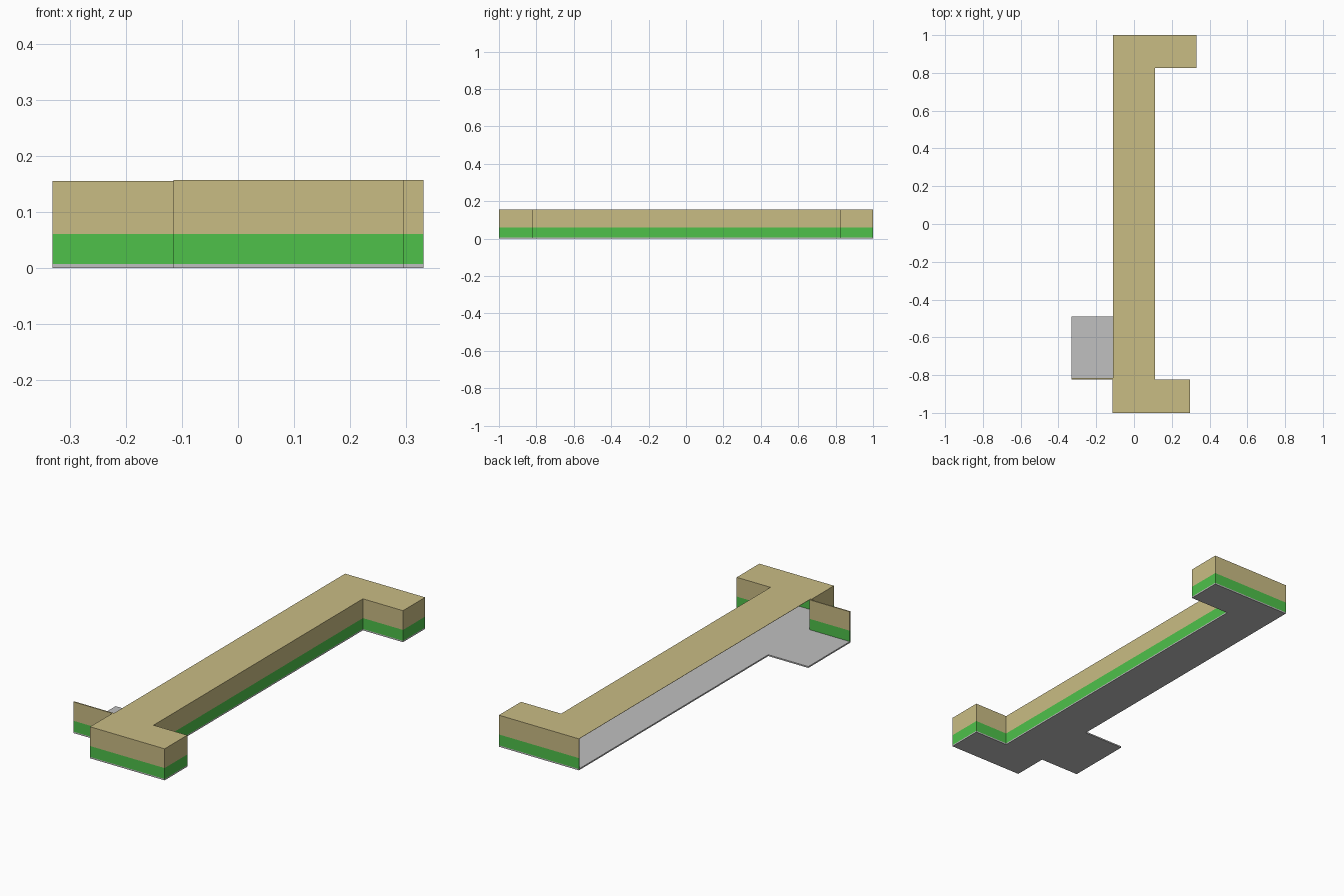
import bpy, bmesh
from mathutils import Vector

if "Cube" in bpy.data.objects:
    bpy.data.objects.remove(bpy.data.objects["Cube"])

FLOOR_TOP, BAND_TOP, ROOF_BASE, TOP = 0.007, 0.061, 0.1555, 0.157
WALL_T = 0.006


def srgb(*rgb):
    lin = lambda c: c / 12.92 if c <= 0.04045 else ((c + 0.055) / 1.055) ** 2.4
    return tuple(lin(c / 255) for c in rgb) + (1.0,)


def material(name, *rgb):
    m = bpy.data.materials.new(name)
    m.diffuse_color = srgb(*rgb)
    m.use_nodes = True
    m.node_tree.nodes["Principled BSDF"].inputs["Base Color"].default_value = m.diffuse_color
    return m


tan = material("tan", 201, 188, 132)
green = material("green", 78, 193, 74)
grey = material("light grey", 192, 192, 192)


def prism(name, outline, levels, mats):
    """Extrude an outline through several heights, one material per band."""
    bm = bmesh.new()
    rings = [[bm.verts.new((x, y, z)) for x, y in outline] for z in levels]
    n = len(outline)
    bm.faces.new(rings[0][::-1])
    bm.faces.new(rings[-1]).material_index = len(mats) - 1
    for band, (lo, hi) in enumerate(zip(rings, rings[1:])):
        for i in range(n):
            j = (i + 1) % n
            bm.faces.new((lo[i], lo[j], hi[j], hi[i])).material_index = band
    bmesh.ops.recalc_face_normals(bm, faces=bm.faces[:])
    mesh = bpy.data.meshes.new(name)
    bm.to_mesh(mesh)
    bm.free()
    for m in mats:
        mesh.materials.append(m)
    ob = bpy.data.objects.new(name, mesh)
    bpy.context.collection.objects.link(ob)
    return ob


def inner_path(path, t):
    """Offset a right-angled open path to its left by t."""
    pts = [Vector(p) for p in path]
    dirs = [(b - a).normalized() for a, b in zip(pts, pts[1:])]
    left = [Vector((-d.y, d.x)) for d in dirs]
    out = []
    for i, p in enumerate(pts):
        if i == 0:
            off = left[0]
        elif i == len(pts) - 1:
            off = left[-1]
        else:
            off = left[i - 1] + left[i]
        out.append(tuple(p + off * t))
    return out


# Run of the wall, starting at the side wing; the long left side stays open
wing = (-0.331, -0.822)
body = [(-0.115, -0.822), (-0.115, -1), (0.296, -1), (0.296, -0.822),
        (0.11, -0.822), (0.11, 0.826), (0.331, 0.826), (0.331, 1), (-0.11, 1)]
path = [wing] + body

# Floor slab, including the uncovered landing
prism("floor", path + [(-0.11, -0.49), (-0.331, -0.49)], [0, FLOOR_TOP], [grey])

# Thin wall with a green lower band
prism("wall", path + inner_path(path, WALL_T)[::-1],
      [FLOOR_TOP, BAND_TOP, ROOF_BASE], [green, tan])

# Flat roof over the corridor and both end arms
prism("roof", body + [(-0.11, -0.822)], [ROOF_BASE, TOP], [tan])
